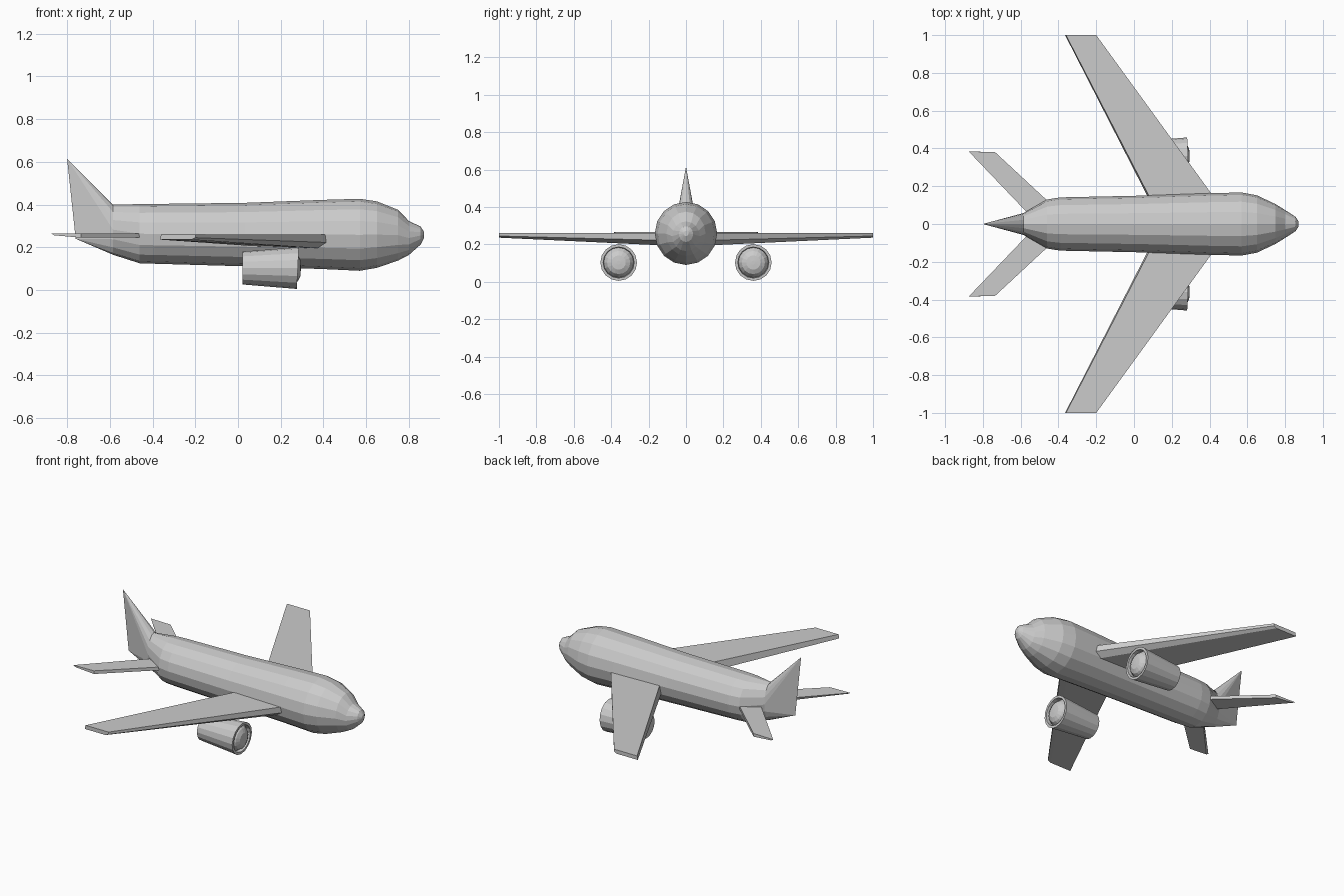
import bpy, bmesh, math

if "Cube" in bpy.data.objects:
    bpy.data.objects.remove(bpy.data.objects["Cube"])


def build(name, rings, mirror=False):
    """Skin a list of equal-length point rings into a closed flat-shaded object."""
    bm = bmesh.new()
    loops = [[bm.verts.new(p) for p in ring] for ring in rings]
    n = len(rings[0])
    for a, b in zip(loops, loops[1:]):
        for i in range(n):
            j = (i + 1) % n
            bm.faces.new((a[i], a[j], b[j], b[i]))
    bm.faces.new(loops[0])
    bm.faces.new(loops[-1])
    bmesh.ops.remove_doubles(bm, verts=bm.verts, dist=0.0005)
    bmesh.ops.recalc_face_normals(bm, faces=bm.faces)
    mesh = bpy.data.meshes.new(name)
    bm.to_mesh(mesh)
    bm.free()
    ob = bpy.data.objects.new(name, mesh)
    bpy.context.collection.objects.link(ob)
    if mirror:
        m = ob.modifiers.new("mirror", 'MIRROR')
        m.use_axis = (False, True, False)
        m.use_clip = False
    return ob


def ellipse(x, top, bottom, half_width, n=16, yc=0.0):
    zc, rz = (top + bottom) / 2, (top - bottom) / 2
    return [(x, yc + half_width * math.cos(2 * math.pi * i / n),
             zc + rz * math.sin(2 * math.pi * i / n)) for i in range(n)]


# Fuselage sections from tail to nose: x, top z, bottom z, half width
sections = [
    (-0.585, 0.400, 0.165, 0.058), (-0.46, 0.402, 0.125, 0.130),
    (-0.39, 0.403, 0.123, 0.141), (0.03, 0.408, 0.111, 0.150),
    (0.40, 0.422, 0.098, 0.163), (0.57, 0.427, 0.090, 0.167),
    (0.65, 0.415, 0.104, 0.152), (0.75, 0.375, 0.138, 0.105),
    (0.80, 0.323, 0.164, 0.074), (0.855, 0.297, 0.213, 0.038),
    (0.871, 0.272, 0.245, 0.014),
]
body = [ellipse(*s) for s in sections]
# The tail pinches into a vertical edge that rises to the fin tip
fin_edge = [(-0.80, 0, 0.615) if i < 9 else (-0.76, 0, 0.24) for i in range(16)]
build("fuselage_and_fin", [fin_edge] + body)

# Swept main wings
wing_root = [(0.432, 0.13, 0.26), (0.432, 0.13, 0.222), (0.385, 0.13, 0.195),
             (0.080, 0.13, 0.205), (0.089, 0.13, 0.26)]
wing_tip = [(-0.20, 1.0, 0.26), (-0.20, 1.0, 0.245), (-0.22, 1.0, 0.236),
            (-0.365, 1.0, 0.236), (-0.36, 1.0, 0.26)]
build("wing", [wing_root, wing_tip], mirror=True)

# Swept tailplanes
tail_root = [(-0.39, 0.06, 0.265), (-0.39, 0.06, 0.245),
             (-0.56, 0.06, 0.245), (-0.565, 0.06, 0.265)]
tail_tip = [(-0.735, 0.38, 0.265), (-0.735, 0.38, 0.245),
            (-0.86, 0.384, 0.256), (-0.875, 0.384, 0.265)]
build("tailplane", [tail_root, tail_tip], mirror=True)

# Engine nacelles with a recessed intake and a domed centre: x, radius
profile = [(0.02, 0.077), (0.28, 0.098), (0.28, 0.083), (0.255, 0.080),
           (0.280, 0.062), (0.292, 0.038), (0.294, 0.010)]
engine = [ellipse(x, 0.103 + r, 0.103 - r, r, 16, 0.36) for x, r in profile]
# Lean the intake slightly downward
engine[1:4] = [[(x + 0.05 * (z - 0.103), y, z) for x, y, z in ring]
               for ring in engine[1:4]]
build("engine", engine, mirror=True)
